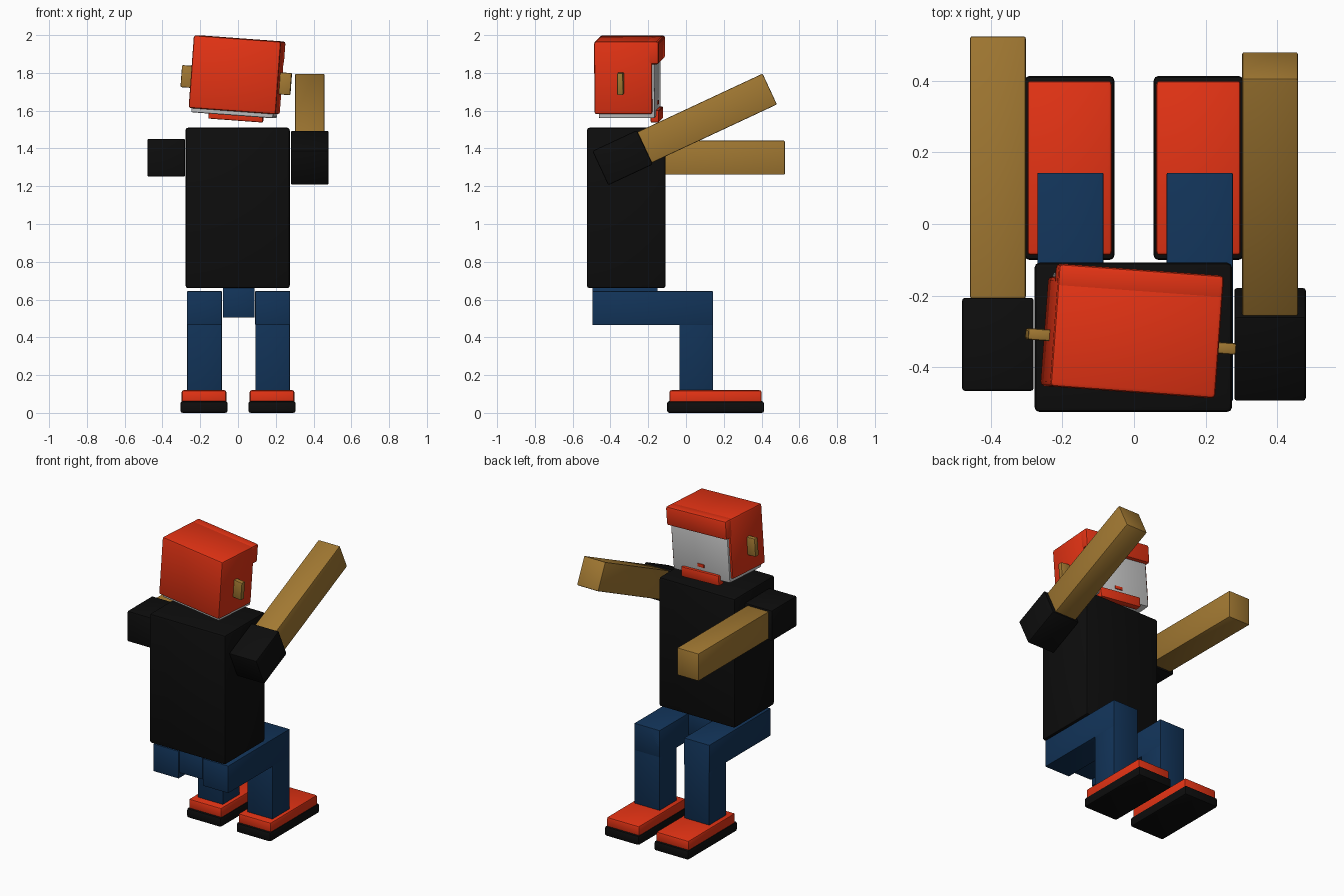
import bpy
import bmesh
import math
from mathutils import Matrix, Vector

cube = bpy.data.objects.get("Cube")
if cube:
    bpy.data.objects.remove(cube, do_unlink=True)


def material(name, rgb):
    m = bpy.data.materials.new(name)
    m.use_nodes = True
    m.diffuse_color = (*rgb, 1)
    m.node_tree.nodes["Principled BSDF"].inputs["Base Color"].default_value = (*rgb, 1)
    return m


RED = material("red", (0.78, 0.033, 0.007))
TAN = material("tan_skin", (0.36, 0.19, 0.032))
BLUE = material("denim_blue", (0.006, 0.034, 0.1))
BLACK = material("black", (0.004, 0.004, 0.004))
GREY = material("light_grey", (0.6, 0.6, 0.6))


def box(name, x, y, z, mat, bevel=0.008, frame=Matrix()):
    """Rounded box spanning the x, y, z ranges, placed in a frame."""
    lo, hi = Vector((x[0], y[0], z[0])), Vector((x[1], y[1], z[1]))
    bm = bmesh.new()
    bmesh.ops.create_cube(bm, size=1)
    for v in bm.verts:
        v.co = Vector(c * s for c, s in zip(v.co, hi - lo))
    bmesh.ops.bevel(bm, geom=bm.edges[:], offset=bevel, segments=2,
                    profile=0.5, affect='EDGES', clamp_overlap=True)
    me = bpy.data.meshes.new(name)
    bm.to_mesh(me)
    bm.free()
    me.materials.append(mat)
    ob = bpy.data.objects.new(name, me)
    bpy.context.collection.objects.link(ob)
    ob.matrix_world = frame @ Matrix.Translation((lo + hi) / 2)
    bpy.ops.object.select_all(action='DESELECT')
    ob.select_set(True)
    bpy.context.view_layer.objects.active = ob
    bpy.ops.object.shade_smooth_by_angle(angle=math.radians(40))
    return ob


# Body
box("torso", (-0.278, 0.274), (-0.525, -0.108), (0.66, 1.51), BLACK, 0.014)
box("pelvis", (-0.08, 0.088), (-0.495, -0.15), (0.505, 0.665), BLUE, 0.004)

# Bent legs and shoes
for side, s in (("left", 1), ("right", -1)):
    def span(a, b, shift=0.0):
        return tuple(sorted((s * a + shift, s * b + shift)))
    box(side + "_thigh", span(0.088, 0.273, 0.003), (-0.495, 0.143), (0.465, 0.645), BLUE, 0.004)
    box(side + "_shin", span(0.089, 0.272, 0.003), (-0.035, 0.143), (0.10, 0.64), BLUE, 0.004)
    box(side + "_shoe_sole", span(0.055, 0.305), (-0.1, 0.413), (0, 0.062), BLACK, 0.012)
    box(side + "_shoe_upper", span(0.062, 0.298), (-0.087, 0.4), (0.05, 0.12), RED, 0.01)

# Arms reach forward from the shoulder; the left one is raised
for side, s, lift in (("left", 1, 25), ("right", -1, 0)):
    frame = Matrix.Translation((s * 0.38, -0.336, 1.351)) @ Matrix.Rotation(math.radians(lift), 4, 'X')
    box(side + "_sleeve", (-0.1, 0.1), (-0.13, 0.13), (-0.1, 0.1), BLACK, 0.008, frame)
    box(side + "_forearm", (-0.078, 0.078), (0.128, 0.86), (-0.09, 0.09), TAN, 0.006, frame)

# Tilted head: grey face inside a red hood
head = (Matrix.Translation((-0.005, -0.298, 1.79))
        @ Matrix.Rotation(math.radians(-4.2), 4, 'Z')
        @ Matrix.Rotation(math.radians(4.2), 4, 'Y'))
box("face", (-0.218, 0.218), (-0.15, 0.148), (-0.215, 0.17), GREY, 0.008, head)
box("hood", (-0.232, 0.232), (-0.172, 0.135), (-0.193, 0.193), RED, 0.012, head)
box("hood_brim", (-0.232, 0.232), (0.1, 0.172), (0.072, 0.193), RED, 0.012, head)
box("chin_bar", (-0.145, 0.145), (0.12, 0.165), (-0.243, -0.178), RED, 0.006, head)
box("mouth", (-0.025, 0.025), (0.145, 0.154), (-0.156, -0.136), RED, 0.002, head)
for side, s in (("left", 1), ("right", -1)):
    box(side + "_ear", tuple(sorted((s * 0.22, s * 0.292))), (-0.046, -0.014),
        (-0.087, 0.03), TAN, 0.006, head)
